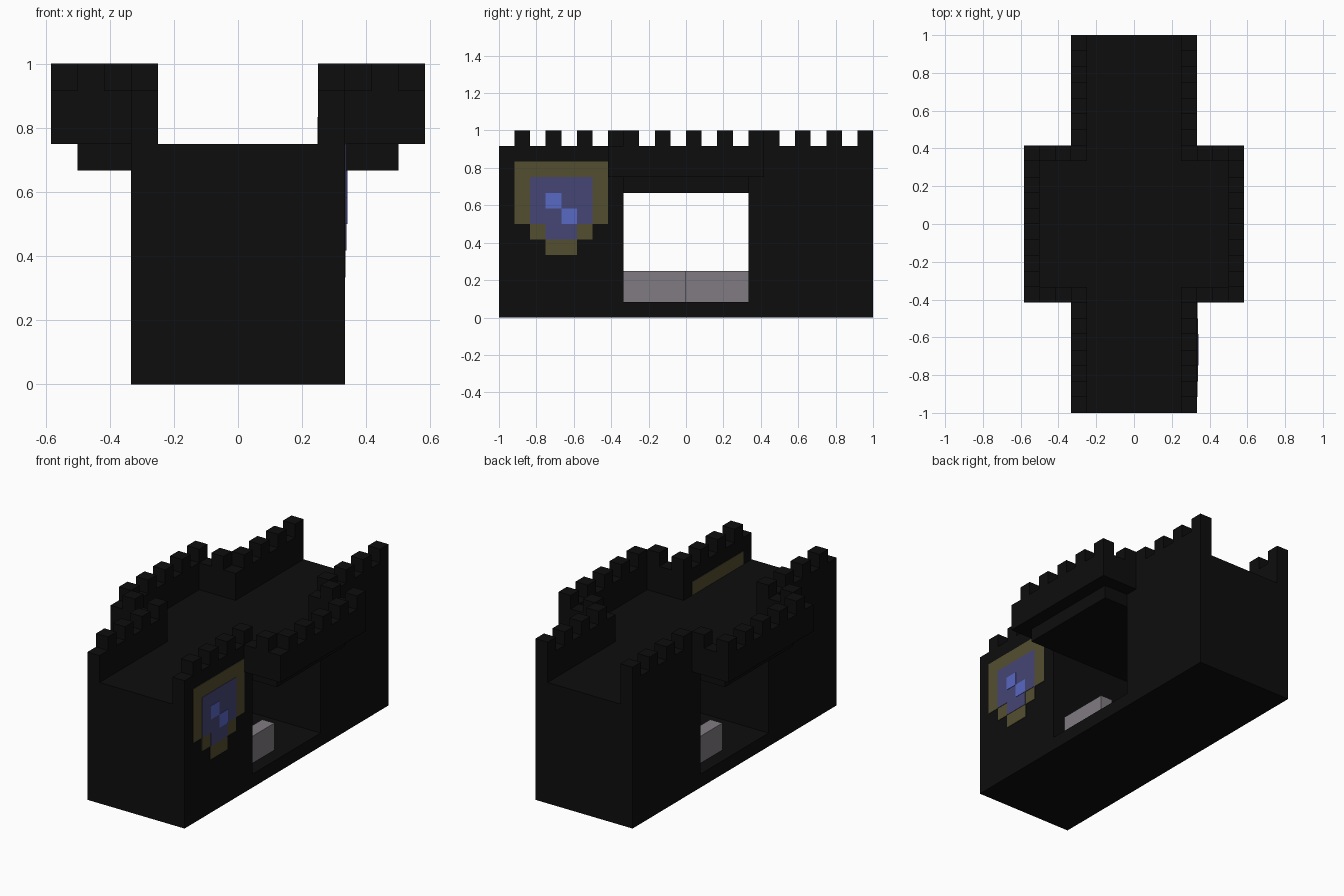
import bpy, bmesh
from mathutils import Vector

if "Cube" in bpy.data.objects:
    bpy.data.objects.remove(bpy.data.objects["Cube"])

U = 1 / 12  # one block


def srgb(*c):
    lin = [(v / 255 / 12.92) if v < 10.3 else ((v / 255 + 0.055) / 1.055) ** 2.4 for v in c]
    return (*lin, 1.0)


def material(name, *c):
    m = bpy.data.materials.new(name)
    m.use_nodes = True
    m.diffuse_color = srgb(*c)
    b = m.node_tree.nodes["Principled BSDF"]
    b.inputs["Base Color"].default_value = srgb(*c)
    b.inputs["Roughness"].default_value = 0.9
    return m


BLACK = material("black stone", 13, 13, 13)
OLIVE = material("dark olive", 84, 78, 48)
BLUE = material("slate blue", 70, 70, 118)
BRIGHT = material("bright blue", 88, 104, 195)
GREY = material("warm grey", 128, 123, 130)


def blocks(name, mat, boxes, mirror=False):
    """One object from boxes (x0, x1, y0, y1, z0, z1) measured in blocks."""
    bm = bmesh.new()
    for x0, x1, y0, y1, z0, z1 in boxes:
        lo, hi = Vector((x0, y0, z0)) * U, Vector((x1, y1, z1)) * U
        verts = bmesh.ops.create_cube(bm, size=1)["verts"]
        bmesh.ops.scale(bm, vec=hi - lo, verts=verts)
        bmesh.ops.translate(bm, vec=(lo + hi) / 2, verts=verts)
    me = bpy.data.meshes.new(name)
    bm.to_mesh(me)
    bm.free()
    me.materials.append(mat)
    ob = bpy.data.objects.new(name, me)
    bpy.context.collection.objects.link(ob)
    if mirror:
        mod = ob.modifiers.new("Mirror", "MIRROR")
        mod.use_mirror_merge = False
    return ob


# Main body with a passage running through from side to side
blocks("base_slab", BLACK, [(-4, 4, -12, 12, 0, 1)])
blocks("front_block", BLACK, [(-4, 4, -12, -4, 1, 9)])
blocks("back_block", BLACK, [(-4, 4, 4, 12, 1, 9)])
blocks("passage_roof", BLACK, [(-6, 6, -4, 4, 8, 9)])

# Side walls standing on the roof, and the balcony walls over the passage
blocks("roof_walls", BLACK, [(3, 4, -12, -4, 9, 11), (3, 4, 4, 12, 9, 11)], mirror=True)
blocks("balcony_walls", BLACK, [(6, 7, -4, 4, 9, 11),
                                (4, 7, -5, -4, 9, 11),
                                (4, 7, 4, 5, 9, 11)], mirror=True)

# Battlements: every second block along the wall tops
cells = [(3, y) for y in range(-12, 12) if not -4 <= y < 4]
cells += [(x, y) for x in (4, 5, 6) for y in (-5, 4)]
cells += [(6, y) for y in range(-4, 4)]
blocks("battlements", BLACK,
       [(x, x + 1, y, y + 1, 11, 12) for x, y in cells if (x + y) % 2 == 0], mirror=True)

# Staggered barriers inside the passage
blocks("left_barrier", GREY, [(2, 3, -4, 0, 1, 3)])
blocks("right_barrier", GREY, [(-3, -2, 0, 4, 1, 3)])

# Shield on the left side, as thin stacked plates
T = 0.03


def plates(name, mat, layer, rects):
    x = 4 + T * layer
    blocks(name, mat, [(x, x + T, *r) for r in rects])


plates("shield_border", OLIVE, 0, [(-11, -5, 6, 10), (-10, -6, 5, 6), (-9, -7, 4, 5)])
plates("shield_field", BLUE, 1, [(-10, -6, 6, 9), (-9, -7, 5, 6)])
plates("shield_emblem", BRIGHT, 2, [(-9, -8, 7, 8), (-8, -7, 6, 7)])
blocks("shield_inner_strip", OLIVE, [(3 - T, 3, -11, -5, 9, 10)])
